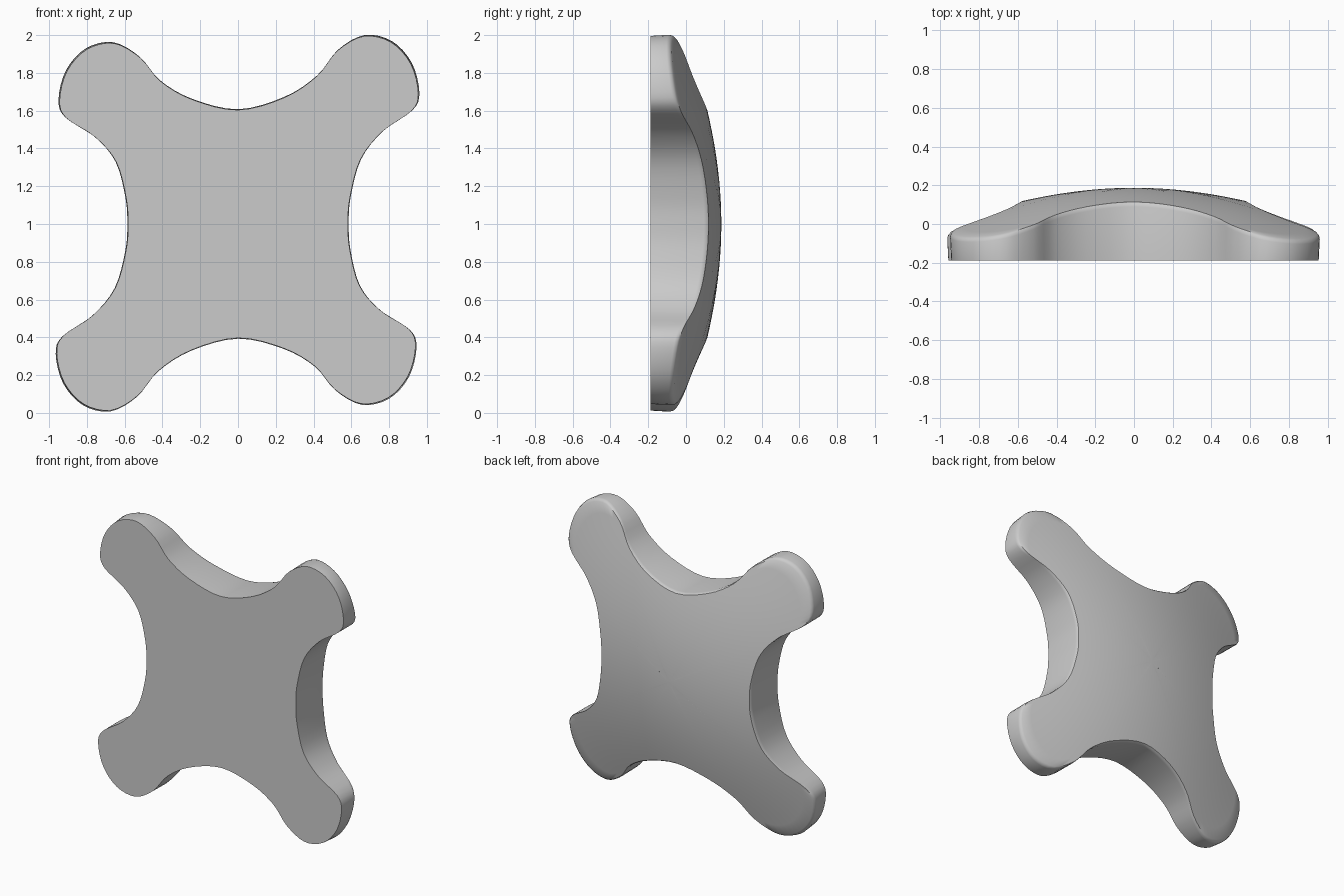
import bpy, bmesh, math
from mathutils import Vector

cube = bpy.data.objects.get("Cube")
if cube:
    bpy.data.objects.remove(cube)

FRONT_Y = -0.188
RINGS = 16
STEPS = 4

# One arm of the outline, from the top hollow round the tip to the side hollow
ARM = [(0, .607), (.245, .667), (.415, .77), (.525, .9), (.665, .977), (.81, .945),
       (.915, .83), (.955, .675), (.92, .58), (.765, .475), (.65, .335), (.596, .14)]
# Slight tip shift of each arm, keyed by side and height sign
TIP_SHIFT = {(1, 1): (.005, .023), (1, -1): (-.01, -.02),
             (-1, -1): (.01, .015), (-1, 1): (-.005, -.015)}


def arm_points(sx, sz):
    dx, dz = TIP_SHIFT[sx, sz]
    points = []
    for x, z in ARM:
        weight = min(1, max(0, (math.hypot(x, z) - .6) / .4))
        points.append(Vector((sx * (x + dx * weight), sz * (z + dz * weight))))
    return points


def smooth_loop(points):
    """Closed Catmull-Rom curve through the points."""
    result = []
    count = len(points)
    for i in range(count):
        a, b, c, d = (points[(i + k) % count] for k in (-1, 0, 1, 2))
        for s in range(STEPS):
            t = s / STEPS
            result.append(b + (c - a) * t / 2 + (a * 2 - b * 5 + c * 4 - d) * t**2 / 2
                          + (b * 3 - a - c * 3 + d) * t**3 / 2)
    return result


def dome(p):
    r2 = p.length_squared
    return .187 - .215 * r2 + .03 * r2 * r2


# Full outline: four mirrored arms joined at the hollows
side = Vector((.586, 0))
outline = smooth_loop(
    arm_points(1, 1) + [side] + arm_points(1, -1)[:0:-1]
    + arm_points(-1, -1) + [-side] + arm_points(-1, 1)[:0:-1])

bm = bmesh.new()


def add_ring(scale, height):
    ring = []
    for p in outline:
        q = p * scale
        ring.append(bm.verts.new((q.x, height(q), q.y + 1)))
    return ring


def bridge(first, second):
    n = len(first)
    for i in range(n):
        j = (i + 1) % n
        bm.faces.new((first[i], first[j], second[j], second[i]))


# Flat front, side wall, narrow rounded rim and domed back
rings = [add_ring(.994, lambda q: FRONT_Y),
         add_ring(1, lambda q: dome(q) - .022),
         add_ring(.996, lambda q: dome(q) - .008)]
rings += [add_ring(.985 * k / RINGS, dome) for k in range(RINGS, 0, -1)]
bm.faces.new(rings[0])
for lower, upper in zip(rings, rings[1:]):
    bridge(lower, upper)
centre = bm.verts.new((0, dome(Vector((0, 0))), 1))
last = rings[-1]
for i, vert in enumerate(last):
    bm.faces.new((vert, last[(i + 1) % len(last)], centre))
bmesh.ops.recalc_face_normals(bm, faces=bm.faces)

mesh = bpy.data.meshes.new("four_armed_knob")
bm.to_mesh(mesh)
bm.free()
knob = bpy.data.objects.new("four_armed_knob", mesh)
bpy.context.collection.objects.link(knob)

# Plain grey finish
grey = bpy.data.materials.new("light_grey")
grey.use_nodes = True
colour = (.6, .6, .6, 1)
grey.diffuse_color = colour
grey.node_tree.nodes["Principled BSDF"].inputs["Base Color"].default_value = colour
mesh.materials.append(grey)

# Smooth dome and wall, crisp front edge
bpy.ops.object.select_all(action='DESELECT')
knob.select_set(True)
bpy.context.view_layer.objects.active = knob
bpy.ops.object.shade_smooth_by_angle(angle=math.radians(40))
